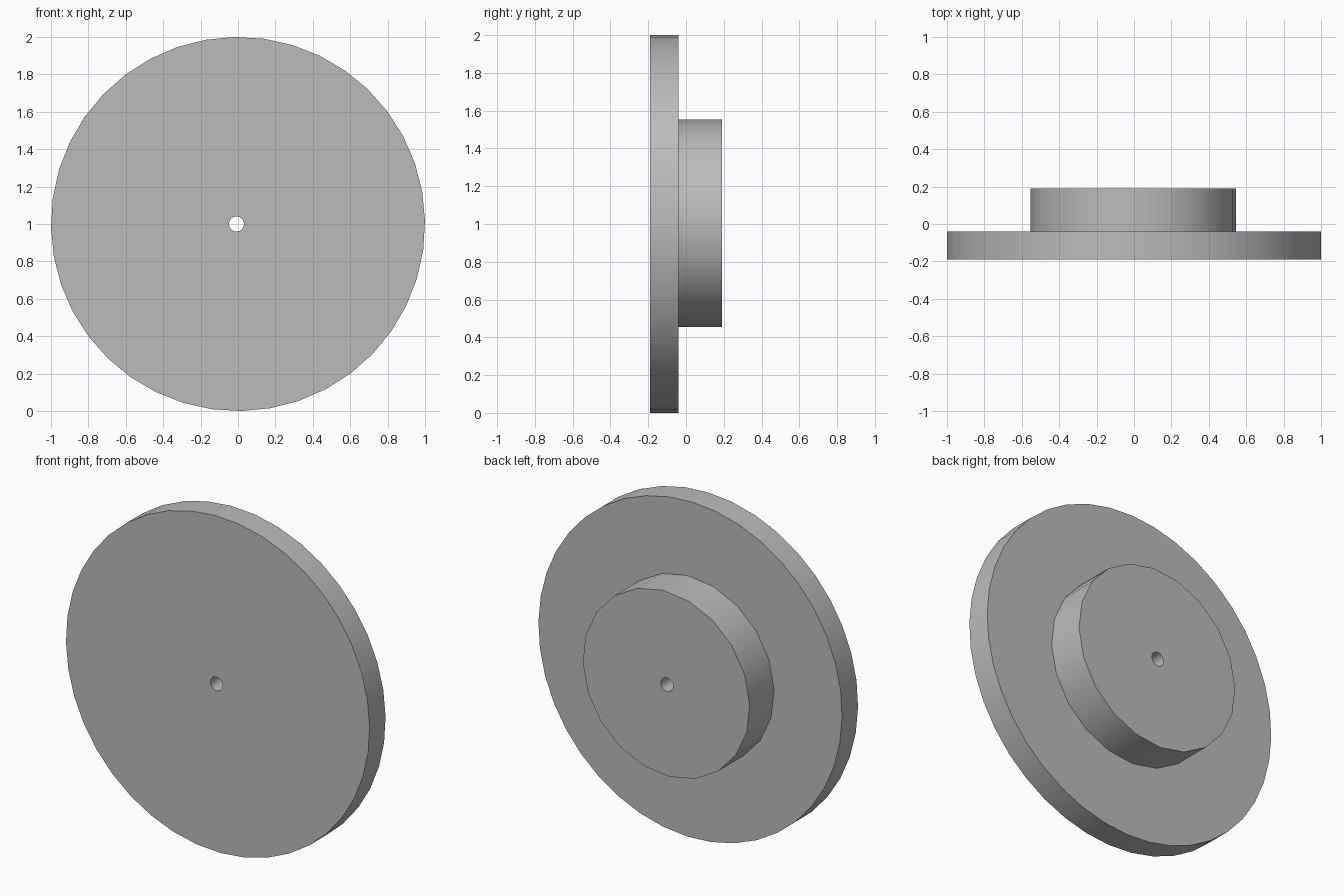
import bpy
import bmesh
from math import cos, sin, tau, radians

default = bpy.data.objects.get("Cube")
if default:
    bpy.data.objects.remove(default, do_unlink=True)

GREY = (0.5, 0.5, 0.5, 1.0)
grey = bpy.data.materials.new("plain grey")
grey.use_nodes = True
grey.diffuse_color = GREY
grey.node_tree.nodes["Principled BSDF"].inputs["Base Color"].default_value = GREY


def cylinder(name, radius, y_front, y_back, sides, turn=0.0, x=0.0, z=1.0):
    """Cylinder along y, with its first corner turned by some degrees."""
    bm = bmesh.new()
    angles = [tau * i / sides + radians(turn) for i in range(sides)]
    rim = [bm.verts.new((x + radius * cos(a), y_front, z + radius * sin(a)))
           for a in angles]
    cap = bm.faces.new(rim)
    out = bmesh.ops.extrude_face_region(bm, geom=[cap], use_keep_orig=True)
    moved = [v for v in out["geom"] if isinstance(v, bmesh.types.BMVert)]
    bmesh.ops.translate(bm, verts=moved, vec=(0, y_back - y_front, 0))
    bmesh.ops.recalc_face_normals(bm, faces=bm.faces)
    mesh = bpy.data.meshes.new(name)
    bm.to_mesh(mesh)
    bm.free()
    mesh.materials.append(grey)
    obj = bpy.data.objects.new(name, mesh)
    bpy.context.collection.objects.link(obj)
    return obj


# Wide front disc and the smaller hub behind it
disc = cylinder("disc", 1.0, -0.19, -0.04, 40, turn=1)
hub = cylinder("hub", 0.55, -0.04, 0.19, 20, turn=-2.3, x=-0.003, z=1.005)

# Axle hole through both parts
bore = cylinder("axle_hole_cutter", 0.041, -0.4, 0.4, 16, x=-0.008)
bore.hide_render = True

for part in (disc, hub):
    cut = part.modifiers.new("axle hole", "BOOLEAN")
    cut.operation = "DIFFERENCE"
    cut.solver = "EXACT"
    cut.object = bore
    bpy.ops.object.select_all(action="DESELECT")
    part.select_set(True)
    bpy.context.view_layer.objects.active = part
    bpy.ops.object.modifier_apply(modifier=cut.name)
    bpy.ops.object.shade_smooth_by_angle(angle=radians(35))

bpy.data.objects.remove(bore, do_unlink=True)
